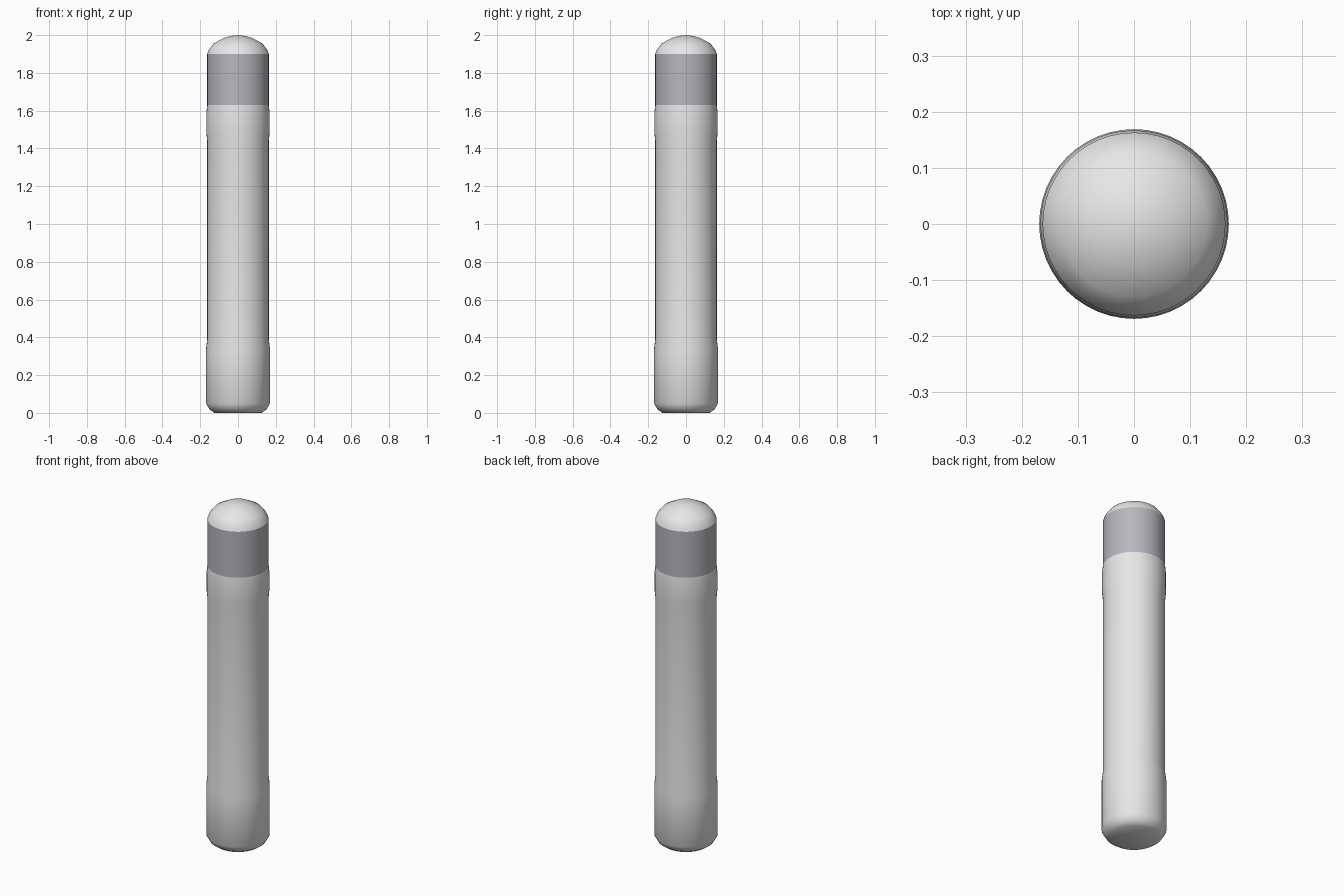
import bpy, bmesh, math

if "Cube" in bpy.data.objects:
    bpy.data.objects.remove(bpy.data.objects["Cube"])

SIDES = 48


def material(name, rgb):
    m = bpy.data.materials.new(name)
    m.diffuse_color = (*rgb, 1.0)
    m.use_nodes = True
    m.node_tree.nodes["Principled BSDF"].inputs["Base Color"].default_value = m.diffuse_color
    return m


def lathe(name, profile, mat):
    """Revolve (radius, z) points about z; radius 0 closes to a point."""
    bm = bmesh.new()
    rings = []
    for r, z in profile:
        if r == 0:
            rings.append([bm.verts.new((0, 0, z))])
        else:
            rings.append([bm.verts.new((r * math.cos(2 * math.pi * i / SIDES),
                                        r * math.sin(2 * math.pi * i / SIDES), z))
                          for i in range(SIDES)])
    for a, b in zip(rings, rings[1:]):
        for i in range(SIDES):
            j = (i + 1) % SIDES
            if len(a) == 1:
                bm.faces.new((a[0], b[j], b[i]))
            elif len(b) == 1:
                bm.faces.new((a[i], a[j], b[0]))
            else:
                bm.faces.new((a[i], a[j], b[j], b[i]))
    mesh = bpy.data.meshes.new(name)
    bm.to_mesh(mesh)
    bm.free()
    mesh.materials.append(mat)
    obj = bpy.data.objects.new(name, mesh)
    bpy.context.collection.objects.link(obj)
    bpy.ops.object.select_all(action='DESELECT')
    obj.select_set(True)
    bpy.context.view_layer.objects.active = obj
    bpy.ops.object.shade_smooth_by_angle(angle=math.radians(42))
    return obj


light = material("light grey", (0.80, 0.80, 0.80))
grey = material("blue grey", (0.47, 0.475, 0.51))

# Main tube: flat bottom, chamfered foot, thicker grip, shoulder under the band
lathe("body", [(0, 0), (0.125, 0), (0.15, 0.018), (0.169, 0.05), (0.169, 0.34),
               (0.163, 0.39), (0.163, 1.44), (0.167, 1.48), (0.167, 1.59),
               (0.163, 1.63)], light)

# Coloured sleeve
lathe("band", [(0.163, 1.63), (0.163, 1.90)], grey)

# Domed top
lathe("cap", [(0.163, 1.90), (0.153, 1.925), (0.13, 1.955), (0.075, 1.985),
              (0.035, 1.996), (0, 2.0)], light)
